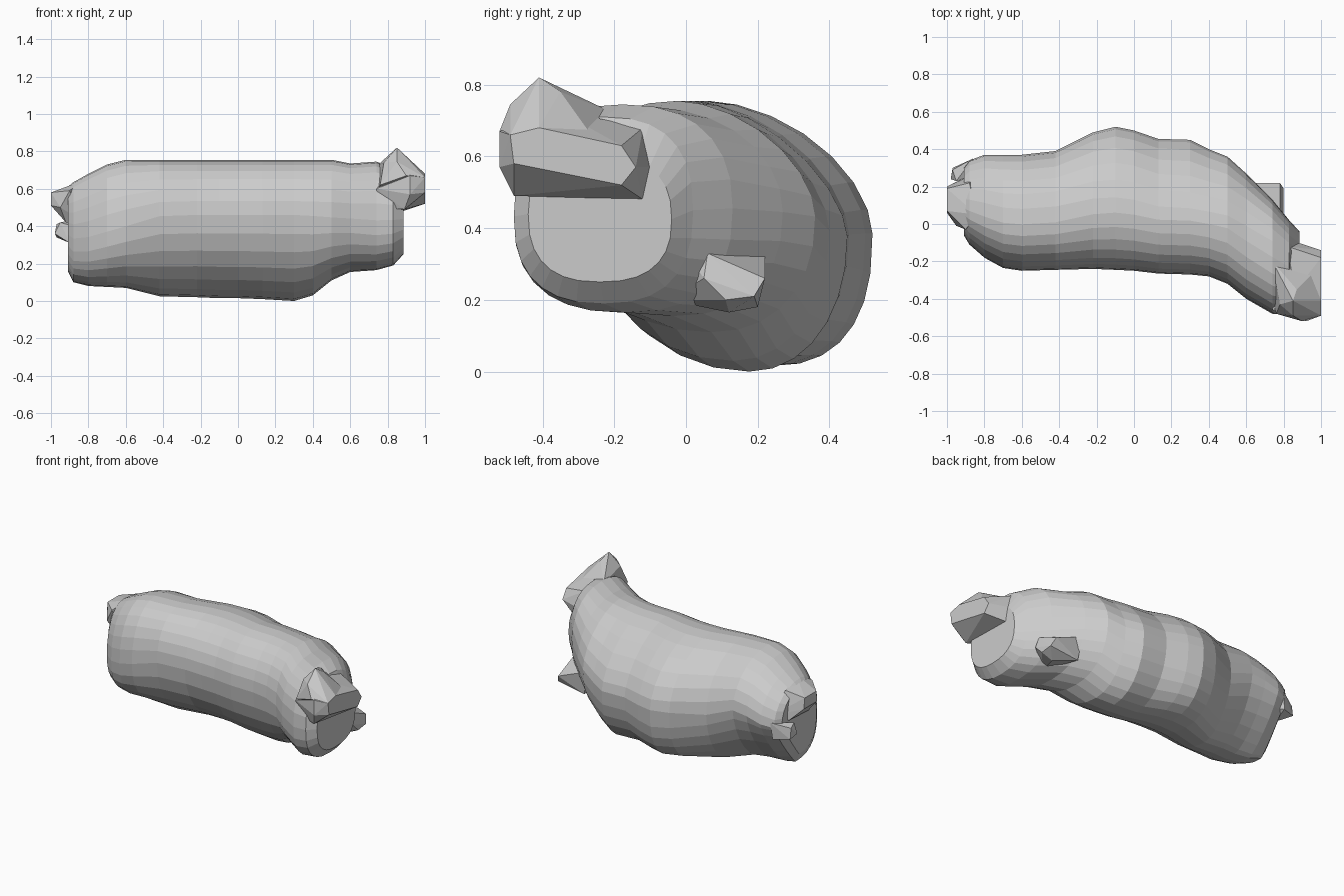
import bpy, bmesh, math


def finish(bm, name):
    bmesh.ops.recalc_face_normals(bm, faces=bm.faces)
    me = bpy.data.meshes.new(name)
    bm.to_mesh(me)
    bm.free()
    ob = bpy.data.objects.new(name, me)
    bpy.context.collection.objects.link(ob)
    return ob


def blend(x, a, b):
    return min(1, max(0, (x - a) / (b - a)))


def ring(x, y0, y1, z0, z1, back_low, back_top, n=28):
    """Egg-shaped slice: four quarter curves sharing their extreme points.
    A quarter's power below 1 makes it squarer, above 1 flatter or hollow."""
    t, l = blend(x, 0.35, 0.75), blend(x, -0.4, -0.85)
    width, height = y1 - y0, z1 - z0
    y_top = y0 + width * (0.40 + 0.1 * t)
    y_bot = y0 + width * (0.62 - 0.12 * t - 0.12 * l)
    z_front = z0 + (0.46 - z0) * (1 - 0.1 * t - 0.35 * l)
    z_back = z0 + height * (0.50 if x > -0.5 else 0.57)
    pts = []
    for i in range(n):
        a = 2 * math.pi * i / n
        c, s = math.cos(a), math.sin(a)
        yc = y_top if s >= 0 else y_bot
        zc = z_back if c >= 0 else z_front
        if c > 0:
            p = back_low if s < 0 else back_top
        else:
            p = 0.92 - 0.1 * t if s > 0 else 1 - 0.2 * t - 0.2 * l
        ry = y1 - yc if c >= 0 else yc - y0
        rz = z1 - zc if s >= 0 else zc - z0
        pts.append((x, yc + ry * math.copysign(abs(c) ** p, c),
                    zc + rz * math.copysign(abs(s) ** p, s)))
    return pts


def loft(name, rings):
    bm = bmesh.new()
    loops = [[bm.verts.new(p) for p in r] for r in rings]
    for a, b in zip(loops, loops[1:]):
        for i in range(len(a)):
            j = (i + 1) % len(a)
            bm.faces.new((a[i], a[j], b[j], b[i]))
    bm.faces.new(loops[0])
    bm.faces.new(loops[-1])
    return finish(bm, name)


def hull(name, pts):
    bm = bmesh.new()
    for p in pts:
        bm.verts.new(p)
    res = bmesh.ops.convex_hull(bm, input=bm.verts[:])
    loose = [g for g in res["geom_interior"] if isinstance(g, bmesh.types.BMVert)]
    bmesh.ops.delete(bm, geom=loose, context='VERTS')
    return finish(bm, name)


# Main body: x, y min, y max, z min, z max, lower and upper back shape
slices = [
    (-0.91, -0.06, 0.30, 0.16, 0.61, 1.9, 1.0),
    (-0.88, -0.11, 0.34, 0.10, 0.635, 1.8, 1.0),
    (-0.80, -0.18, 0.37, 0.08, 0.68, 1.6, 1.0),
    (-0.70, -0.235, 0.37, 0.075, 0.73, 1.4, 1.0),
    (-0.60, -0.25, 0.37, 0.07, 0.755, 1.25, 1.0),
    (-0.42, -0.245, 0.39, 0.025, 0.755, 1.1, 1.0),
    (-0.22, -0.24, 0.49, 0.02, 0.755, 0.85, 1.1),
    (-0.10, -0.245, 0.52, 0.015, 0.755, 0.8, 1.15),
    (0.00, -0.25, 0.50, 0.015, 0.755, 0.85, 1.15),
    (0.13, -0.265, 0.455, 0.01, 0.755, 0.95, 1.2),
    (0.30, -0.27, 0.45, 0.0, 0.755, 0.95, 1.25),
    (0.40, -0.28, 0.40, 0.03, 0.755, 0.95, 1.2),
    (0.50, -0.32, 0.36, 0.11, 0.755, 0.9, 1.15),
    (0.60, -0.40, 0.27, 0.155, 0.735, 0.85, 1.0),
    (0.74, -0.48, 0.13, 0.165, 0.745, 0.8, 0.85),
    (0.83, -0.48, 0.02, 0.19, 0.71, 0.8, 0.8),
    (0.885, -0.44, -0.04, 0.25, 0.60, 0.8, 0.8),
]
loft("body", [ring(*s) for s in slices])

# Flared lip on the right end: flat-faced slab and pointed crest
hull("end_lip", [
    (1.0, -0.49, 0.66), (1.0, -0.41, 0.68), (1.0, -0.18, 0.63),
    (1.0, -0.14, 0.57), (1.0, -0.18, 0.52), (1.0, -0.48, 0.58),
    (0.92, -0.52, 0.67), (0.92, -0.52, 0.57), (0.89, -0.48, 0.49),
    (0.86, -0.36, 0.73), (0.82, -0.12, 0.68), (0.88, -0.10, 0.57),
    (0.74, -0.46, 0.60), (0.74, -0.42, 0.50), (0.74, -0.08, 0.55),
    (0.88, -0.12, 0.48)])
hull("end_crest", [
    (0.85, -0.41, 0.82), (0.85, -0.49, 0.745), (0.87, -0.35, 0.78),
    (0.90, -0.52, 0.67), (0.78, -0.43, 0.74), (0.76, -0.48, 0.62),
    (0.80, -0.26, 0.73), (0.74, -0.20, 0.72), (1.0, -0.41, 0.68),
    (1.0, -0.49, 0.66), (0.97, -0.25, 0.64), (0.74, -0.40, 0.58)])

# Lower knob at the right end
hull("right_knob", [
    (0.80, 0.05, 0.26), (0.80, 0.11, 0.20), (0.80, 0.19, 0.21),
    (0.78, 0.22, 0.26), (0.78, 0.06, 0.33), (0.73, 0.12, 0.165),
    (0.60, 0.20, 0.18), (0.58, 0.22, 0.34), (0.66, -0.05, 0.40),
    (0.66, -0.05, 0.20)])

# Blunt nose and small side knob at the left end
hull("left_nose", [
    (-1.0, 0.06, 0.51), (-1.0, 0.20, 0.51), (-1.0, 0.19, 0.58),
    (-1.0, 0.07, 0.58), (-0.95, -0.01, 0.50), (-0.92, 0.04, 0.42),
    (-0.92, 0.24, 0.43), (-0.90, -0.03, 0.59), (-0.88, 0.22, 0.61),
    (-0.84, 0.05, 0.64), (-0.82, 0.05, 0.42), (-0.82, 0.28, 0.45)])
hull("left_knob", [
    (-0.98, 0.24, 0.36), (-0.97, 0.30, 0.34), (-0.97, 0.29, 0.41),
    (-0.95, 0.23, 0.42), (-0.90, 0.22, 0.31), (-0.87, 0.34, 0.33),
    (-0.86, 0.35, 0.44), (-0.82, 0.22, 0.38)])
